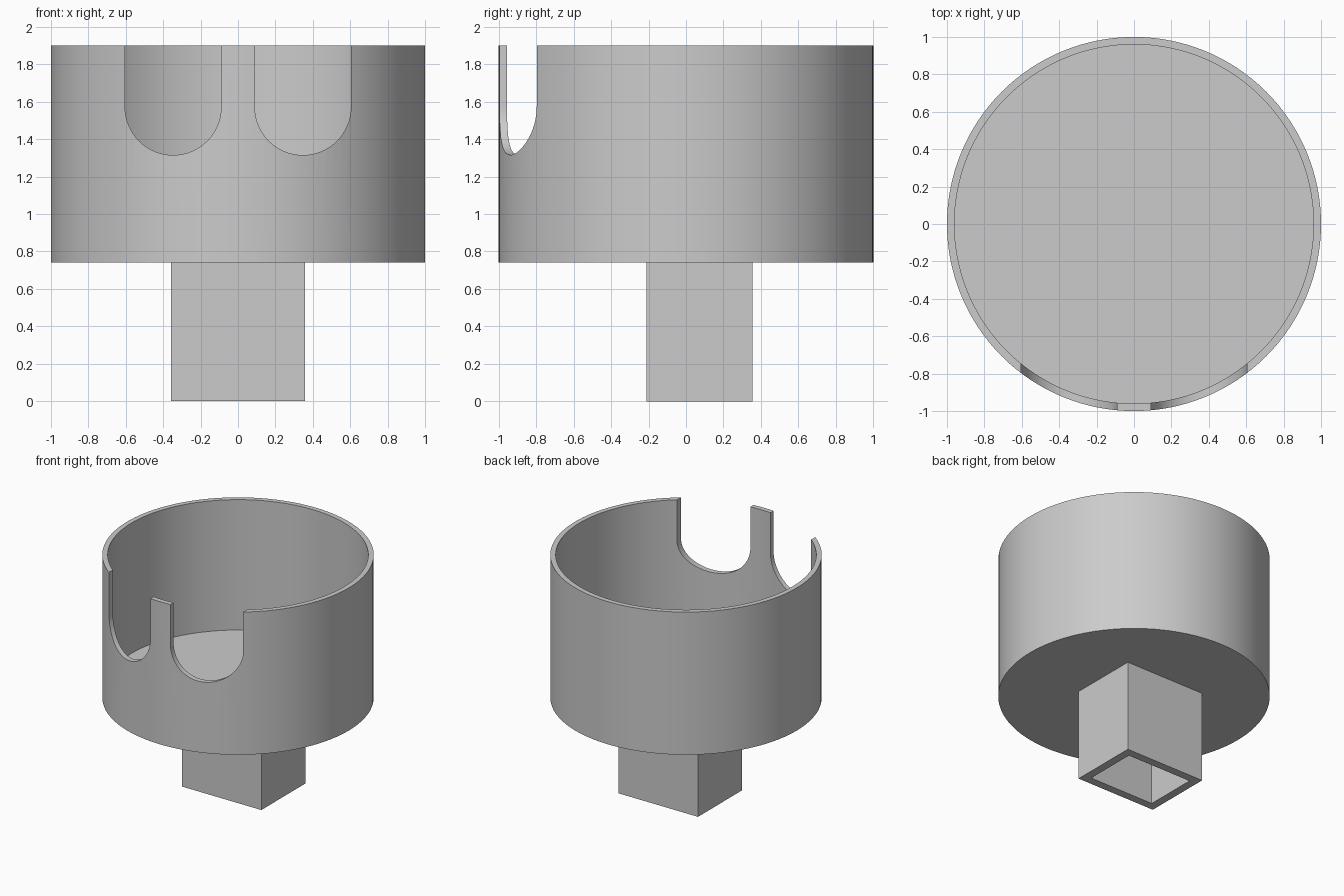
import bpy

old = bpy.data.objects.get("Cube")
if old:
    bpy.data.objects.remove(old, do_unlink=True)

GREY = (0.6, 0.6, 0.6, 1.0)
grey = bpy.data.materials.new("plain grey")
grey.use_nodes = True
grey.diffuse_color = GREY
grey.node_tree.nodes["Principled BSDF"].inputs["Base Color"].default_value = GREY


def finish(name):
    ob = bpy.context.object
    ob.name = name
    bpy.ops.object.transform_apply(location=False, rotation=True, scale=True)
    ob.data.materials.append(grey)
    return ob


def cylinder(name, radius, z0, z1, sides=128):
    bpy.ops.mesh.primitive_cylinder_add(vertices=sides, radius=radius, depth=z1 - z0,
                                        location=(0, 0, (z0 + z1) / 2))
    return finish(name)


def box(name, x0, x1, y0, y1, z0, z1):
    bpy.ops.mesh.primitive_cube_add(size=1, location=((x0 + x1) / 2, (y0 + y1) / 2, (z0 + z1) / 2))
    bpy.context.object.scale = (x1 - x0, y1 - y0, z1 - z0)
    return finish(name)


def notch_cutter(x, radius, z_round, z_top, y0, y1, steps=32):
    """U-shaped prism running along y: half circle below, straight sides above."""
    from math import pi, cos, sin
    arc = [(x + radius * cos(pi + pi * i / steps), z_round + radius * sin(pi + pi * i / steps))
           for i in range(steps + 1)]
    outline = arc + [(x + radius, z_top), (x - radius, z_top)]
    n = len(outline)
    verts = [(px, y, pz) for y in (y0, y1) for px, pz in outline]
    faces = [list(range(n)), list(range(2 * n - 1, n - 1, -1))]
    faces += [[(i + 1) % n, i, n + i, n + (i + 1) % n] for i in range(n)]
    mesh = bpy.data.meshes.new("notch_cutter")
    mesh.from_pydata(verts, [], faces)
    ob = bpy.data.objects.new("notch_cutter", mesh)
    bpy.context.collection.objects.link(ob)
    mesh.materials.append(grey)
    return ob


def cut(target, cutters):
    bpy.ops.object.select_all(action="DESELECT")
    target.select_set(True)
    bpy.context.view_layer.objects.active = target
    for cutter in cutters:
        mod = target.modifiers.new("cut", "BOOLEAN")
        mod.operation, mod.solver, mod.object = "DIFFERENCE", "EXACT", cutter
        bpy.ops.object.modifier_apply(modifier=mod.name)
        bpy.data.objects.remove(cutter, do_unlink=True)
    bpy.ops.object.shade_smooth_by_angle(angle=0.5)


BASE, FLOOR, RIM = 0.74, 0.84, 1.9

# Round cup with two U-shaped notches in the front of its rim
cup = cylinder("cup", 1.0, BASE, RIM)
cut(cup, [cylinder("cup_hollow", 0.96, FLOOR, RIM + 0.2)]
    + [notch_cutter(side * 0.347, 0.257, 1.572, RIM + 0.1, -1.2, -0.4) for side in (-1, 1)])

# Rectangular socket under the cup, open at the bottom
WALL = 0.066
x, back, front = 0.357, 0.355, -0.21
socket = box("socket", -x, x, front, back, 0, BASE)
cut(socket, [box("socket_hollow", -x + WALL, x - WALL, front + WALL, back - WALL, -0.2, BASE + 0.1)])
